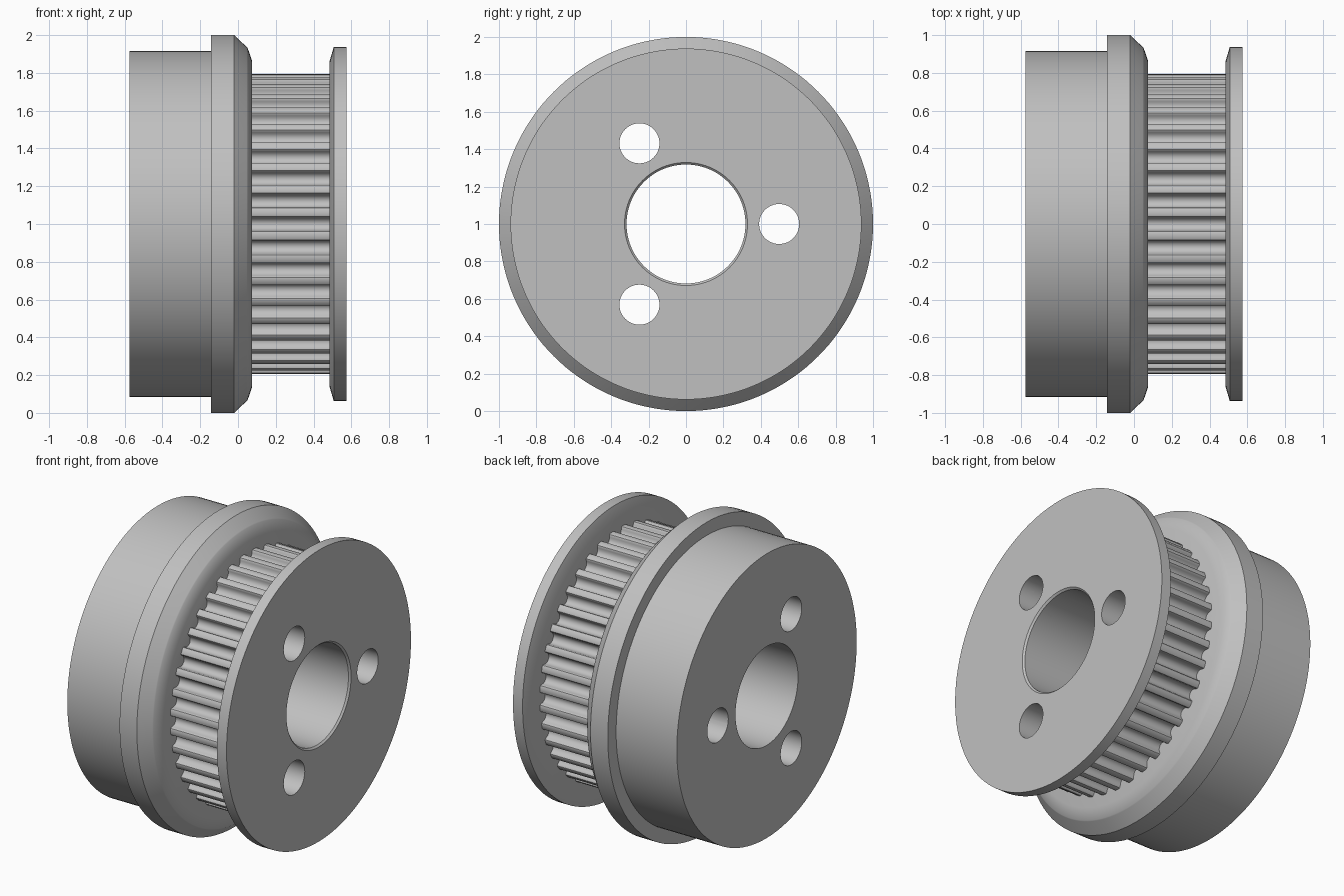
import bpy
import bmesh
from math import sin, cos, pi, radians

SEGMENTS = 144
TEETH = 40
HALF = 0.575       # half the length along x
AXIS_Z = 1.0       # height of the axle

cube = bpy.data.objects.get("Cube")
if cube:
    bpy.data.objects.remove(cube, do_unlink=True)

metal = bpy.data.materials.new("grey metal")
metal.use_nodes = True
colour = (0.53, 0.53, 0.53, 1)
metal.diffuse_color = colour
metal.node_tree.nodes["Principled BSDF"].inputs["Base Color"].default_value = colour


def stack_rings(name, rings, y=0.0, z=AXIS_Z):
    """Solid along x from rings of (x, outline), each outline a list of (angle, radius)."""
    bm = bmesh.new()
    loops = [[bm.verts.new((x, y + r * cos(a), z + r * sin(a))) for a, r in outline]
             for x, outline in rings]
    for low, high in zip(loops, loops[1:]):
        n = len(low)
        for i in range(n):
            j = (i + 1) % n
            bm.faces.new((low[i], low[j], high[j], high[i]))
    bm.faces.new(loops[0])
    bm.faces.new(loops[-1])
    bmesh.ops.recalc_face_normals(bm, faces=bm.faces)
    mesh = bpy.data.meshes.new(name)
    bm.to_mesh(mesh)
    bm.free()
    mesh.materials.append(metal)
    obj = bpy.data.objects.new(name, mesh)
    bpy.context.collection.objects.link(obj)
    return obj


def lathe(name, profile, segments=SEGMENTS, **place):
    """Round solid from a profile of (x, radius)."""
    angles = [2 * pi * i / segments for i in range(segments)]
    return stack_rings(name, [(x, [(a, r) for a in angles]) for x, r in profile], **place)


# Wide drum with its bevelled flange
drum = lathe("drum_and_flange", [
    (-HALF, 0.915), (-0.143, 0.915), (-0.143, 1.0), (-0.02, 1.0),
    (0.046, 0.937), (0.051, 0.932), (0.075, 0.862)])

# Toothed belt rim: round-bottomed grooves with eased tooth corners
tip, groove_centre, groove_radius = 0.795, 0.776, 0.036
half_groove = [(-0.047, tip), (-0.041, tip - 0.003), (-0.037, tip - 0.01)]
arc = [(-groove_radius * cos(pi * k / 8), groove_centre - groove_radius * sin(pi * k / 8))
       for k in range(9)]
groove = half_groove + arc + [(-t, r) for t, r in reversed(half_groove)]
outline = [(2 * pi * i / TEETH + t / tip, r) for i in range(TEETH) for t, r in groove]
rim = stack_rings("toothed_rim", [(0.075, outline), (0.485, outline)])

# Thin end flange, bevelled towards the teeth
end = lathe("end_flange", [(0.485, 0.862), (0.507, 0.938), (HALF, 0.938)])

# Bore with a small chamfer, and three bolt holes
cutters = [lathe("bore_cutter", [(-0.7, 0.318), (HALF - 0.011, 0.318),
                                 (HALF, 0.329), (0.7, 0.329)], 96)]
for i in range(3):
    a = radians(120 * i)
    cutters.append(lathe("bolt_hole_cutter", [(-0.7, 0.107), (0.7, 0.107)], 48,
                         y=0.498 * cos(a), z=AXIS_Z + 0.498 * sin(a)))

for part in (drum, rim, end):
    for cutter in cutters:
        cut = part.modifiers.new("hole", 'BOOLEAN')
        cut.operation = 'DIFFERENCE'
        cut.solver = 'EXACT'
        cut.object = cutter
    bpy.context.view_layer.update()
    graph = bpy.context.evaluated_depsgraph_get()
    mesh = bpy.data.meshes.new_from_object(part.evaluated_get(graph))
    part.modifiers.clear()
    part.data = mesh

for cutter in cutters:
    bpy.data.objects.remove(cutter, do_unlink=True)

# Smooth round walls, crisp edges
bpy.ops.object.select_all(action='DESELECT')
for part in (drum, rim, end):
    part.select_set(True)
bpy.context.view_layer.objects.active = drum
bpy.ops.object.shade_smooth_by_angle(angle=radians(28))
